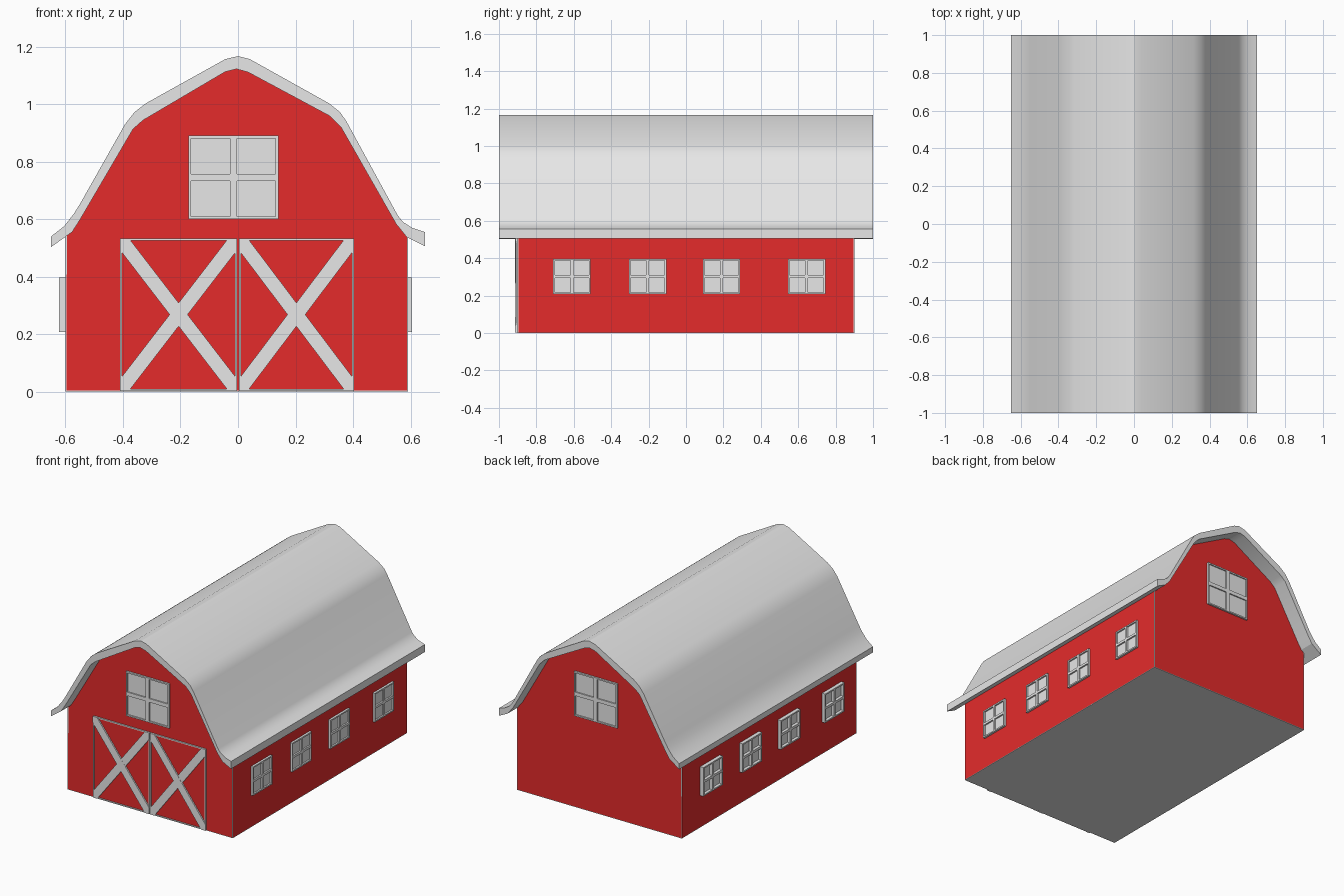
import bpy, bmesh, math
from mathutils import Matrix

if "Cube" in bpy.data.objects:
    bpy.data.objects.remove(bpy.data.objects["Cube"])


def material(name, color):
    m = bpy.data.materials.new(name)
    m.diffuse_color = (*color, 1)
    m.use_nodes = True
    m.node_tree.nodes["Principled BSDF"].inputs["Base Color"].default_value = m.diffuse_color
    return m


GREY = material("pale grey", (0.8, 0.8, 0.8))
RED = material("barn red", (0.78, 0.024, 0.024))


def prism(bm, pts, y0, y1):
    """Extrude an (x, z) outline from y0 to y1."""
    face = bm.faces.new([bm.verts.new((x, y0, z)) for x, z in pts])
    ext = bmesh.ops.extrude_face_region(bm, geom=[face], use_keep_orig=True)
    for v in ext["geom"]:
        if isinstance(v, bmesh.types.BMVert):
            v.co.y = y1


def rect(x0, x1, z0, z1):
    return [(x0, z0), (x1, z0), (x1, z1), (x0, z1)]


def finish(bm, name, mats, turn=0, smooth=False):
    bmesh.ops.recalc_face_normals(bm, faces=bm.faces)
    bm.transform(Matrix.Rotation(math.radians(turn), 4, 'Z'))
    me = bpy.data.meshes.new(name)
    bm.to_mesh(me)
    bm.free()
    for m in mats:
        me.materials.append(m)
    if smooth:
        me.shade_smooth()
        me.set_sharp_from_angle(angle=math.radians(20))
    ob = bpy.data.objects.new(name, me)
    bpy.context.collection.objects.link(ob)
    return ob


# Roof: curved gambrel shell
outer = [(-0.65, 0.54), (-0.605, 0.575), (-0.57, 0.62), (-0.55, 0.652), (-0.393, 0.93),
         (-0.36, 0.972), (-0.32, 1.003), (-0.045, 1.156), (0, 1.167), (0.04, 1.157),
         (0.316, 1.003), (0.355, 0.972), (0.377, 0.94), (0.556, 0.612), (0.574, 0.59),
         (0.605, 0.57), (0.65, 0.555)]
inner = [(-0.65, 0.503), (-0.577, 0.555), (-0.55, 0.597), (-0.365, 0.913), (-0.33, 0.944),
         (-0.045, 1.112), (-0.005, 1.122), (0.035, 1.111), (0.32, 0.958), (0.358, 0.92),
         (0.55, 0.583), (0.587, 0.537), (0.65, 0.506)]
bm = bmesh.new()
prism(bm, outer + inner[::-1], -1, 1)
finish(bm, "roof", [GREY], smooth=True)

# Walls: grey shell, red faces inset to leave thin corner trim
gable = [(x, z + 0.014) for x, z in inner[2:-2]]
bm = bmesh.new()
prism(bm, [(-0.6, 0), (-0.6, 0.55)] + gable + [(0.592, 0.55), (0.592, 0)], -0.9, 0.9)
bmesh.ops.recalc_face_normals(bm, faces=bm.faces)
bm.normal_update()
red = [f for f in bm.faces if abs(f.normal.y) > 0.9 or abs(f.normal.x) > 0.99]
bmesh.ops.inset_individual(bm, faces=red, thickness=0.005)
for f in red:
    f.material_index = 1
finish(bm, "walls", [GREY, RED])


# Windows: recessed pane, thin frame and crossed bars
def window(name, x0, x1, z0, z1, wall, out, bar, turn):
    bm = bmesh.new()
    t = 0.009
    back, front = -wall + 0.01, -wall - out
    cx, cz = (x0 + x1) / 2, (z0 + z1) / 2
    prism(bm, rect(x0 + t / 2, x1 - t / 2, z0 + t / 2, z1 - t / 2), back, -wall - 0.004)
    for r in (rect(x0, x0 + t, z0, z1), rect(x1 - t, x1, z0, z1),
              rect(x0 + t, x1 - t, z0, z0 + t), rect(x0 + t, x1 - t, z1 - t, z1),
              rect(cx - bar / 2, cx + bar / 2, z0 + t, z1 - t),
              rect(x0 + t, cx - bar / 2, cz - bar / 2, cz + bar / 2),
              rect(cx + bar / 2, x1 - t, cz - bar / 2, cz + bar / 2)):
        prism(bm, r, back, front)
    finish(bm, name, [GREY], turn)


for name, turn in (("front", 0), ("back", 180)):
    window(name + "_loft_window", -0.172, 0.14, 0.6, 0.89, 0.9, 0.012, 0.024, turn)
for side, turn, wall, out in (("right", 90, 0.592, 0.014), ("left", -90, 0.6, 0.023)):
    for i, y in enumerate((-0.71, -0.305, 0.09, 0.545)):
        window(f"{side}_window_{i + 1}", y, y + 0.2, 0.208, 0.397, wall, out, 0.016, turn)

# Barn doors: red panel, thin grey frame and diagonal braces
for name, x0, x1 in (("left", -0.41, -0.003), ("right", 0.003, 0.403)):
    z0, z1, t = 0.003, 0.533, 0.007
    bm = bmesh.new()
    prism(bm, rect(x0 + t, x1 - t, z0 + t, z1 - t), -0.89, -0.904)
    finish(bm, name + "_door_panel", [RED])
    bm = bmesh.new()
    for r in (rect(x0, x0 + t, z0, z1), rect(x1 - t, x1, z0, z1),
              rect(x0 + t, x1 - t, z0, z0 + t), rect(x0 + t, x1 - t, z1 - t, z1)):
        prism(bm, r, -0.89, -0.91)
    finish(bm, name + "_door_frame", [GREY])
    bm = bmesh.new()
    a, b = 0.031, 0.041
    brace = [(x0, z0), (x0 + a, z0), (x1, z1 - b), (x1, z1), (x1 - a, z1), (x0, z0 + b)]
    prism(bm, brace, -0.9, -0.912)
    prism(bm, [(x0 + x1 - x, z) for x, z in brace], -0.9, -0.913)
    finish(bm, name + "_door_braces", [GREY])
